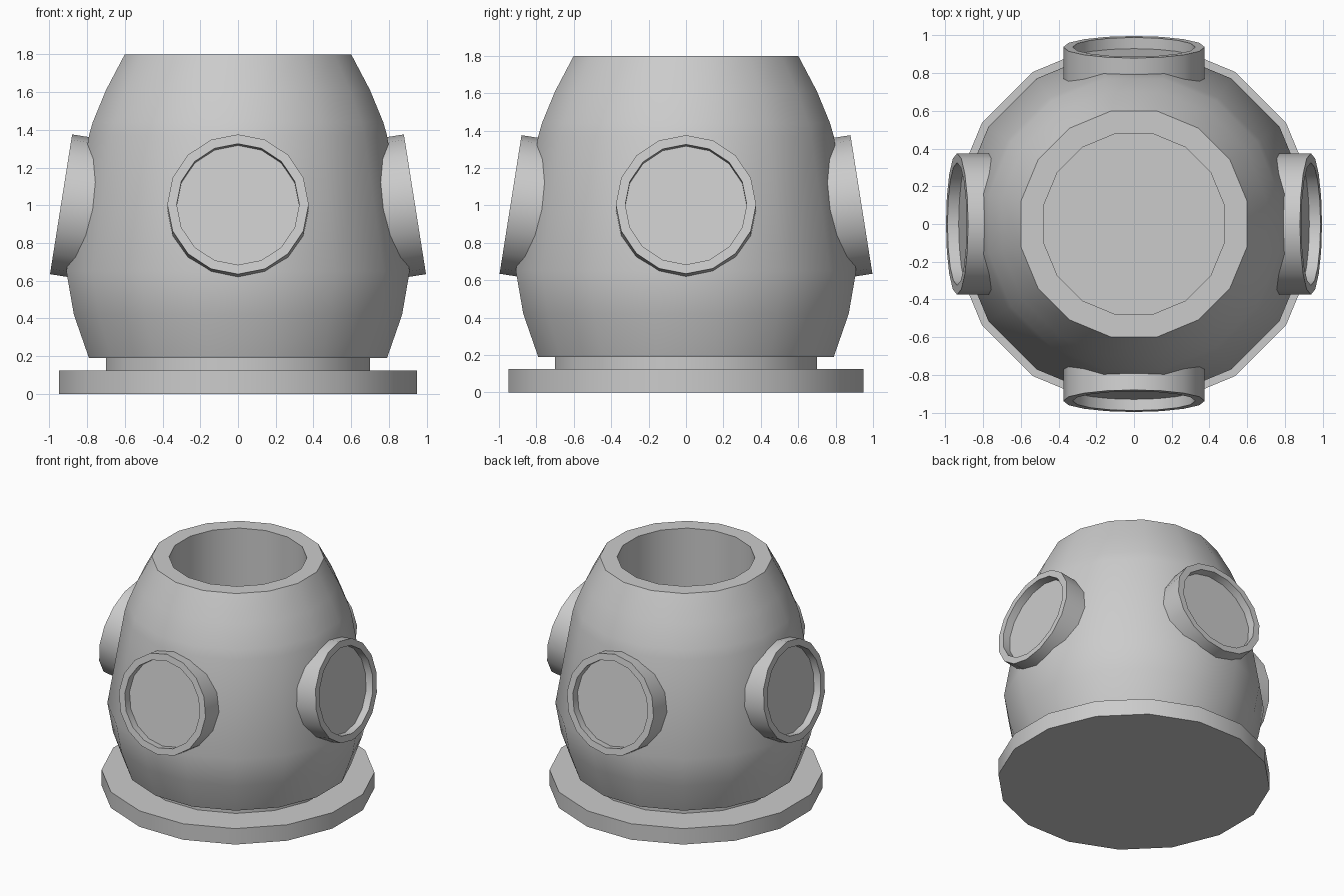
import bpy, bmesh, math
from mathutils import Matrix

if "Cube" in bpy.data.objects:
    bpy.data.objects.remove(bpy.data.objects["Cube"])

SIDES = 16
grey = bpy.data.materials.new("plain grey")
grey.diffuse_color = (0.6, 0.6, 0.6, 1)
grey.use_nodes = True
grey.node_tree.nodes["Principled BSDF"].inputs["Base Color"].default_value = grey.diffuse_color


def lathe(name, profile, phase=0.0, matrix=None):
    """Spin (radius, height) points round z; radius 0 makes a closed cap."""
    bm = bmesh.new()
    rings = []
    for r, z in profile:
        if r == 0:
            rings.append([bm.verts.new((0, 0, z))])
        else:
            rings.append([bm.verts.new((r * math.cos(a), r * math.sin(a), z))
                          for a in ((i + phase) * math.tau / SIDES for i in range(SIDES))])
    for a, b in zip(rings, rings[1:]):
        for i in range(SIDES):
            j = (i + 1) % SIDES
            if len(a) == 1:
                bm.faces.new((a[0], b[j], b[i]))
            elif len(b) == 1:
                bm.faces.new((a[i], a[j], b[0]))
            else:
                bm.faces.new((a[i], a[j], b[j], b[i]))
    bmesh.ops.recalc_face_normals(bm, faces=bm.faces)
    if matrix:
        bm.transform(matrix)
    me = bpy.data.meshes.new(name)
    bm.to_mesh(me)
    bm.free()
    me.materials.append(grey)
    ob = bpy.data.objects.new(name, me)
    bpy.context.collection.objects.link(ob)
    bpy.ops.object.select_all(action='DESELECT')
    ob.select_set(True)
    bpy.context.view_layer.objects.active = ob
    bpy.ops.object.shade_smooth_by_angle(angle=math.radians(30))
    return ob


def flat(profile):
    """Turn across-flats radii into corner radii."""
    return [(r / math.cos(math.pi / SIDES), z) for r, z in profile]


# base plate and the narrow neck above it
lathe("base_plate", flat([(0, 0), (0.95, 0), (0.95, 0.125), (0, 0.125)]), 0.5)
lathe("neck", flat([(0, 0.1), (0.70, 0.1), (0.70, 0.195), (0, 0.195)]), 0.5)

# rounded body with a straight well in the top
lathe("body", flat([(0, 0.19), (0.79, 0.19), (0.87, 0.42), (0.91, 0.65),
                    (0.79, 1.37), (0.77, 1.44), (0.70, 1.61), (0.60, 1.80),
                    (0.48, 1.80), (0.48, 0.22), (0, 0.22)]), 0.5)

# four tilted portholes, each a ring with a recessed pane
for k, side in enumerate(("right", "back", "left", "front")):
    place = (Matrix.Rotation(k * math.pi / 2, 4, 'Z')
             @ Matrix.Translation((0.938, 0, 1.005))
             @ Matrix.Rotation(math.radians(81), 4, 'Y'))
    lathe(f"porthole_ring_{side}", [(0.325, -0.24), (0.325, 0), (0.375, 0),
                                    (0.375, -0.24), (0.325, -0.24)], 0, place)
    lathe(f"porthole_pane_{side}", [(0, -0.06), (0.325, -0.06), (0.325, -0.1), (0, -0.1)], 0, place)
